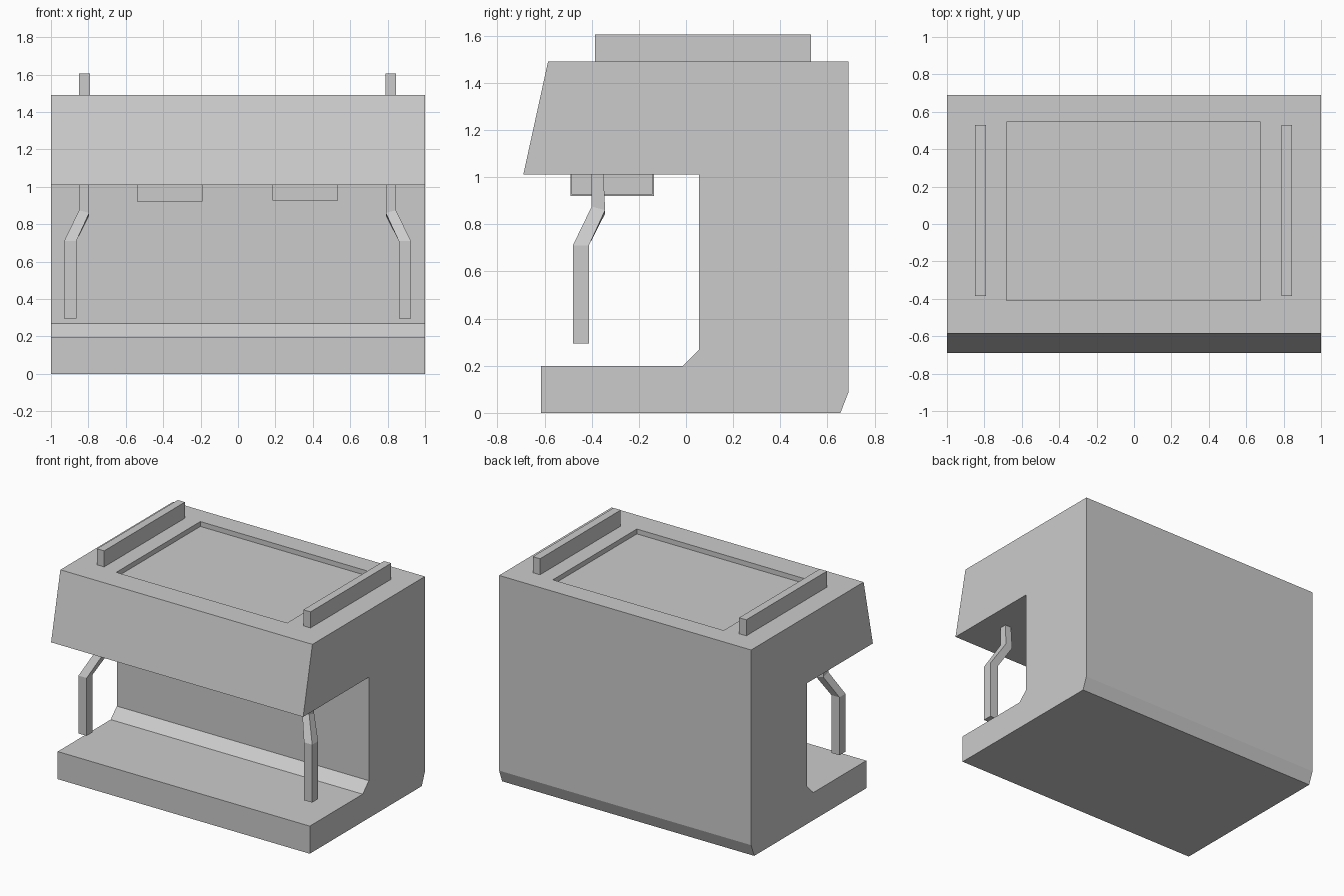
import bpy, bmesh

if "Cube" in bpy.data.objects:
    bpy.data.objects.remove(bpy.data.objects["Cube"])

MID = -0.0025  # mirror plane of the fittings


def finish(name, bm):
    bmesh.ops.recalc_face_normals(bm, faces=bm.faces[:])
    mesh = bpy.data.meshes.new(name)
    bm.to_mesh(mesh)
    bm.free()
    obj = bpy.data.objects.new(name, mesh)
    bpy.context.collection.objects.link(obj)
    return obj


def loft(name, rings):
    """Closed solid through a series of rings with equal point counts."""
    bm = bmesh.new()
    loops = [[bm.verts.new(p) for p in ring] for ring in rings]
    n = len(loops[0])
    for a, b in zip(loops, loops[1:]):
        for i in range(n):
            j = (i + 1) % n
            bm.faces.new((a[i], a[j], b[j], b[i]))
    bm.faces.new(loops[0])
    bm.faces.new(loops[-1])
    return finish(name, bm)


def ring(side, x0, x1, y0, y1, z, tilt=0.0):
    """Rectangle at height z; the inner rear corner drops by tilt."""
    pts = [(x0, y0, z), (x1, y0, z - tilt / 2), (x1, y1, z - tilt), (x0, y1, z - tilt / 2)]
    return [(MID - side * x, y, h) for x, y, h in pts]


def box(name, side, x0, x1, y0, y1, z0, z1):
    return loft(name, [ring(side, x0, x1, y0, y1, z) for z in (z0, z1)])


# Body: side profile extruded across the full width
profile = [(-0.615, 0), (0.655, 0), (0.69, 0.09), (0.69, 1.49), (-0.585, 1.49),
           (-0.69, 1.01), (0.055, 1.01), (0.055, 0.268), (-0.015, 0.198), (-0.615, 0.198)]
body = loft("machine_body", [[(x, y, z) for y, z in profile] for x in (-1, 1)])

# Shallow cup tray sunk into the top of the body
bm = bmesh.new()
bm.from_mesh(body.data)
top = max(bm.faces, key=lambda f: f.calc_center_median().z if abs(f.normal.z) > 0.9 else -1)
for depth in (0.0, 0.035):
    bmesh.ops.inset_individual(bm, faces=[top], thickness=0.05)
    for v in top.verts:
        v.co = (MID + (0.678 if v.co.x > 0 else -0.678),
                0.545 if v.co.y > 0 else -0.408, 1.49 - depth)
bm.to_mesh(body.data)
bm.free()

for side, label in ((1, "left"), (-1, "right")):
    # Cup rail on top
    box(f"cup_rail_{label}", side, 0.79, 0.847, -0.385, 0.53, 1.485, 1.605)
    # Brew head under the overhang
    lift = 0.0 if side == 1 else 0.007
    box(f"brew_head_{label}", side, 0.187, 0.537, -0.49 + lift / 2, -0.135 - lift, 0.92 + lift, 1.015)
    # Bent steam wand
    loft(f"steam_wand_{label}", [
        ring(side, 0.847, 0.797, -0.40, -0.35, 1.015),
        ring(side, 0.847, 0.793, -0.40, -0.343, 0.875, 0.03),
        ring(side, 0.927, 0.862, -0.48, -0.412, 0.71),
        ring(side, 0.927, 0.862, -0.48, -0.412, 0.295)])
